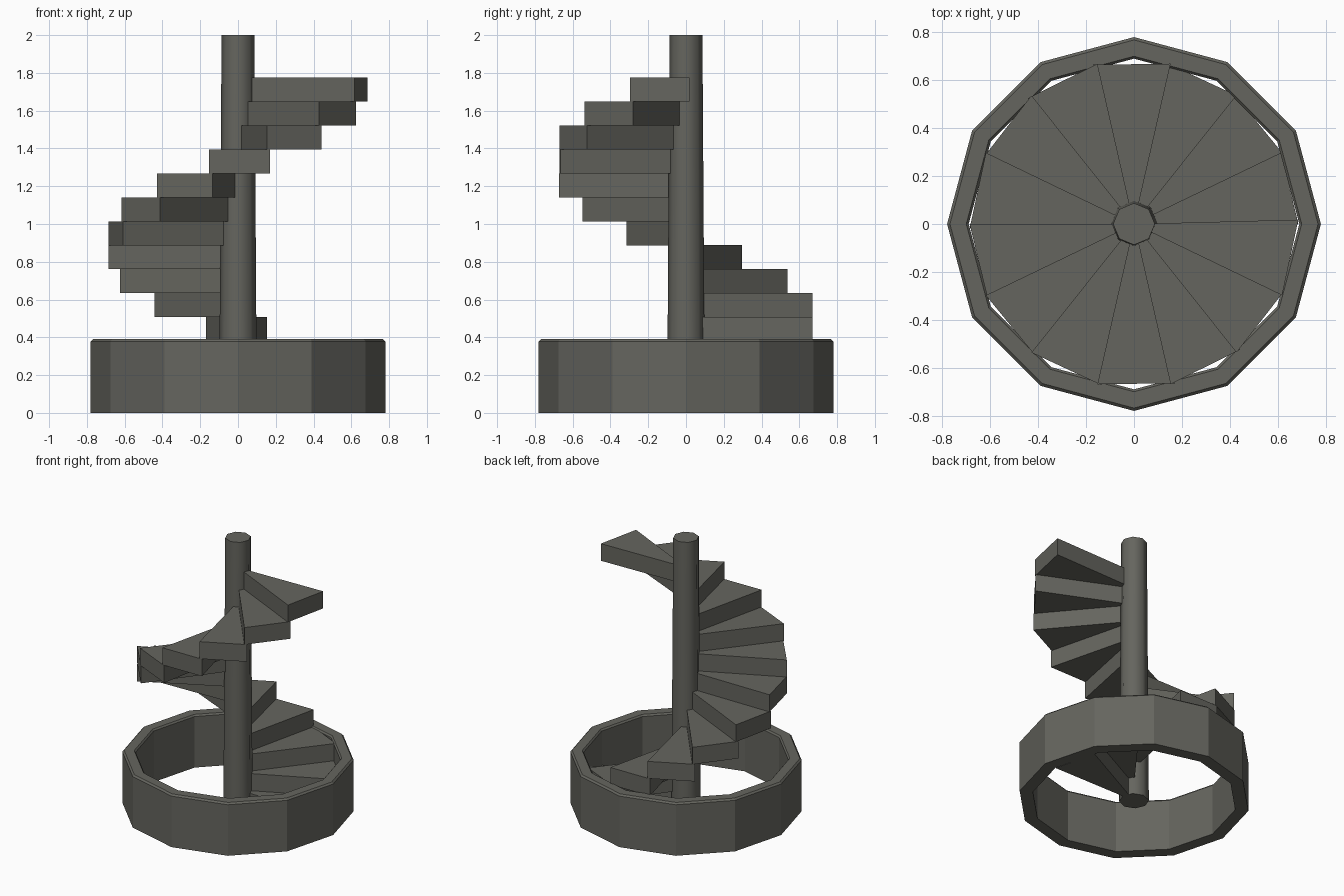
import bpy, bmesh, math

if "Cube" in bpy.data.objects:
    bpy.data.objects.remove(bpy.data.objects["Cube"])

stone = bpy.data.materials.new("dark_grey_stone")
stone.diffuse_color = (0.13, 0.13, 0.113, 1)
stone.use_nodes = True
stone.node_tree.nodes["Principled BSDF"].inputs["Base Color"].default_value = stone.diffuse_color


def make(name, bm):
    bmesh.ops.recalc_face_normals(bm, faces=bm.faces[:])
    me = bpy.data.meshes.new(name)
    bm.to_mesh(me)
    bm.free()
    me.materials.append(stone)
    ob = bpy.data.objects.new(name, me)
    bpy.context.collection.objects.link(ob)
    return ob


def polar(r, a, z):
    return (r * math.cos(a), r * math.sin(a), z)


# Ring wall: twelve-sided closed profile with chamfered top edges
profile = [(0.78, 0), (0.78, 0.378), (0.768, 0.39),
           (0.70, 0.39), (0.69, 0.378), (0.69, 0)]
SIDES = 12
bm = bmesh.new()
loops = [[bm.verts.new(polar(r, math.tau * i / SIDES, z)) for r, z in profile]
         for i in range(SIDES)]
n = len(profile)
for i in range(SIDES):
    a, b = loops[i], loops[(i + 1) % SIDES]
    for j in range(n):
        k = (j + 1) % n
        bm.faces.new((a[j], b[j], b[k], a[k]))
make("ring_wall", bm)

# Central pole: tapered eight-sided column, smooth sides and sharp caps
SEGS = 8
bm = bmesh.new()
base, top = [[bm.verts.new(polar(r, math.tau * i / SEGS, z)) for i in range(SEGS)]
             for r, z in ((0.10, 0), (0.087, 2))]
caps = [bm.faces.new(base[::-1]), bm.faces.new(top)]
for i in range(SEGS):
    j = (i + 1) % SEGS
    bm.faces.new((base[i], base[j], top[j], top[i])).smooth = True
for cap in caps:
    for e in cap.edges:
        e.smooth = False
make("central_pole", bm)

# Steps: fourteen wedges climbing one full turn, each slightly over-wide
STEPS, RISE, R_IN, R_OUT = 14, 1.775 / 14, 0.03, 0.686
pitch = math.tau / STEPS
for s in range(STEPS):
    a0, a1 = s * pitch, (s + 1) * pitch + math.radians(1.5)
    bm = bmesh.new()
    low, high = [[bm.verts.new(polar(r, a, z)) for r, a in
                  ((R_IN, a0), (R_OUT, a0), (R_OUT, a1), (R_IN, a1))]
                 for z in (s * RISE, (s + 1) * RISE)]
    bm.faces.new(low[::-1])
    bm.faces.new(high)
    for i in range(4):
        j = (i + 1) % 4
        bm.faces.new((low[i], low[j], high[j], high[i]))
    make(f"step_{s + 1}", bm)
